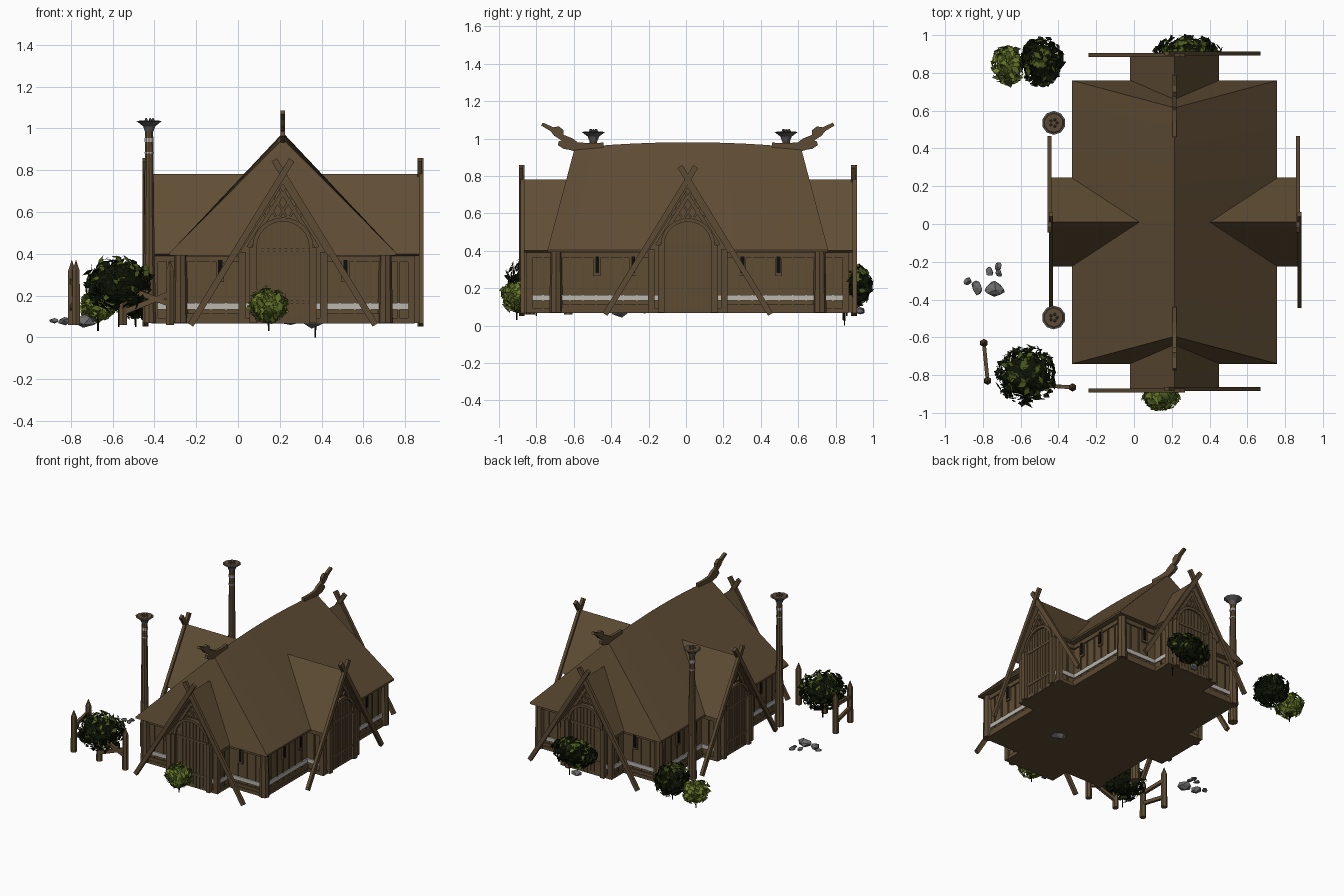
import bpy, bmesh, math, random
from mathutils import Matrix, Vector

if "Cube" in bpy.data.objects:
    bpy.data.objects.remove(bpy.data.objects["Cube"])

random.seed(4)
CX, CY, Z0 = 0.215, 0.01, 0.07
I = Matrix.Identity(4)


def mat(name, rgb):
    m = bpy.data.materials.new(name)
    m.diffuse_color = (*rgb, 1)
    m.use_nodes = True
    m.node_tree.nodes["Principled BSDF"].inputs["Base Color"].default_value = m.diffuse_color
    return m


WOOD = mat("wood brown", (0.117, 0.075, 0.035))
TRIM = mat("trim brown", (0.108, 0.069, 0.033))
WHITE = mat("pale band", (0.5, 0.465, 0.43))
DARK = mat("window dark", (0.004, 0.004, 0.004))
STONE = mat("stone grey", (0.15, 0.15, 0.155))
BOWL = mat("bowl grey", (0.1, 0.095, 0.095))
LEAF_D = mat("leaf dark", (0.005, 0.008, 0.002))
LEAF_M = mat("leaf green", (0.07, 0.105, 0.014))
LEAF_L = mat("leaf light", (0.15, 0.2, 0.025))


class Part:
    """Collects simple solids into one named object."""
    def __init__(self, name, *mats):
        self.name, self.mats, self.bm = name, mats, bmesh.new()

    def box(self, c, s, M=I):
        bmesh.ops.create_cube(self.bm, size=1, matrix=M @ Matrix.Translation(c) @ Matrix.Diagonal((*s, 1)))

    def beam(self, a, b, w, t, M=I):
        # sloping beam, w is its width in the upright plane, t its sideways thickness
        a, b = Vector(a), Vector(b)
        d = b - a
        rot = d.to_track_quat('Z', 'Y').to_matrix().to_4x4()
        bmesh.ops.create_cube(self.bm, size=1, matrix=M @ Matrix.Translation((a + b) / 2) @ rot
                              @ Matrix.Diagonal((t, w, d.length, 1)))

    def cone(self, x, y, z0, z1, r0, r1, n=8, M=I):
        bmesh.ops.create_cone(self.bm, cap_ends=True, segments=n, radius1=r0, radius2=r1, depth=z1 - z0,
                              matrix=M @ Matrix.Translation((x, y, (z0 + z1) / 2)))

    def prism(self, pts, y0, y1, M=I):
        # xz profile extruded along y
        a = [self.bm.verts.new(M @ Vector((x, y0, z))) for x, z in pts]
        b = [self.bm.verts.new(M @ Vector((x, y1, z))) for x, z in pts]
        n = len(pts)
        self.bm.faces.new(a)
        self.bm.faces.new(b[::-1])
        for i in range(n):
            self.bm.faces.new((a[i], b[i], b[(i + 1) % n], a[(i + 1) % n]))

    def done(self, recalc=True):
        if recalc:
            bmesh.ops.recalc_face_normals(self.bm, faces=self.bm.faces)
        me = bpy.data.meshes.new(self.name)
        self.bm.to_mesh(me)
        self.bm.free()
        for m in self.mats:
            me.materials.append(m)
        ob = bpy.data.objects.new(self.name, me)
        bpy.context.collection.objects.link(ob)
        return ob


def side(k):
    return Matrix.Translation((CX, CY, 0)) @ Matrix.Rotation(k * math.pi / 2, 4, 'Z')


C = side(0)
HX, HY = 0.49, 0.705   # half size of the main hall

# Main hall roof: slightly arched ridge with steep hipped ends
roof = Part("main_roof", WOOD)
rows = []
for i in range(13):
    t = i / 6 - 1
    rows.append([roof.bm.verts.new(C @ Vector(p)) for p in (
        (-0.542, 0.75 * t, 0.392), (-0.542, 0.75 * t, 0.405), (0, 0.605 * t, 0.98 - 0.03 * t * t),
        (0.542, 0.75 * t, 0.405), (0.542, 0.75 * t, 0.392))])
for a, b in zip(rows, rows[1:]):
    for j in range(5):
        roof.bm.faces.new((a[j], b[j], b[(j + 1) % 5], a[(j + 1) % 5]))
for r in (rows[0], rows[-1]):
    roof.bm.faces.new(r)
roof.done()

walls = Part("walls", WOOD)
base = Part("floor_base", TRIM)
bands = Part("pale_wall_bands", WHITE)
posts = Part("wall_posts_and_battens", TRIM)
windows = Part("window_slits", DARK)
frames = Part("window_frames", TRIM)
porch = Part("porch_roofs", WOOD)
boards = Part("crossed_gable_boards", TRIM)
lattice = Part("gable_lattice", TRIM)
doors = Part("arched_doors", WOOD)
slats = Part("door_slats", TRIM)

walls.box((0, 0, 0.235), (2 * HX, 2 * HY, 0.33), C)
base.box((0, 0, 0.08), (2 * HX + 0.03, 2 * HY + 0.03, 0.025), C)
bands.box((0, 0, 0.149), (2 * HX + 0.018, 2 * HY + 0.018, 0.03), C)
for x in (-HX, HX):
    for y in (-HY, HY):
        posts.cone(x, y, Z0, 0.4, 0.036, 0.03, 8, C)

for k in range(4):
    M = side(k)
    end = k % 2 == 0
    d = 0.89 if end else 0.66           # how far the gable reaches
    inn = 0.45 if end else 0.15         # where its roof dies into the hall roof
    wall, run = (HY, HX) if end else (HX, HY)
    # Porch body and roof
    f = -d + 0.045
    walls.prism([(-0.2, Z0), (0.2, Z0), (0.2, 0.42), (0, 0.74), (-0.2, 0.42)], f, -inn, M)
    base.box((0, -(wall - f) / 2, 0.08), (0.42, abs(wall + f) + 0.03, 0.025), M)
    bands.box((0, f / 2, 0.149), (0.418, -f + 0.018, 0.03), M)
    porch.prism([(-0.236, 0.4), (0, 0.782), (0.236, 0.4), (0.215, 0.39), (0, 0.735), (-0.215, 0.39)],
                -d, -inn, M)
    for s in (-1, 1):
        y = -d + 0.002 + 0.004 * s
        boards.beam((s * 0.442, y, 0.06), (-s * 0.042, y, 0.85), 0.03, 0.022, M)
        lattice.beam((s * 0.165, f - 0.01, 0.43), (0, f - 0.01, 0.695), 0.02, 0.022, M)
        for q in (0.02, 0.045, 0.07, 0.095):
            x1 = -q + (0.17 - 1.6 * q) / 1.6
            lattice.beam((-s * q, f - 0.012, 0.75 - 1.6 * q), (s * x1, f - 0.012, 0.58), 0.012, 0.012, M)
        posts.box((s * 0.195, f, 0.24), (0.035, 0.035, 0.34), M)
        # Hall wall beside the porch: top beam, battens and windows
        L = run - 0.2
        posts.box((s * (0.2 + L / 2), -wall, 0.375), (L, 0.022, 0.03), M)
        posts.box((s * (0.2 + L / 2), -wall, 0.095), (L, 0.022, 0.04), M)
        n = round(L / 0.075)
        for i in range(1, n):
            posts.box((s * (0.2 + L * i / n), -wall, 0.235), (0.008, 0.014, 0.31), M)
        for x in ((0.3,) if end else (0.292, 0.485)):
            frames.box((s * x, -wall, 0.325), (0.038, 0.024, 0.12), M)
            windows.box((s * x, -wall - 0.01, 0.325), (0.02, 0.012, 0.09), M)
        # Porch side wall trim
        deep = d - 0.045 - wall
        posts.box((s * 0.2, (f - wall) / 2, 0.375), (0.022, deep, 0.03), M)
        posts.box((s * 0.2, (f - wall) / 2, 0.235), (0.016, 0.01, 0.31), M)
    # Arched door with raised surround, slats and rails
    arc = [(0.125 * math.cos(a), 0.435 + 0.12 * math.sin(a)) for a in [i * math.pi / 12 for i in range(13)]]
    big = [(x * 1.16, 0.435 + (z - 0.435) * 1.16) for x, z in arc]
    ring = [(0.145, Z0)] + big + [(-0.145, Z0), (-0.125, Z0)] + arc[::-1] + [(0.125, Z0)]
    slats.prism(ring, f - 0.03, f + 0.01, M)
    doors.prism([(0.125, Z0)] + arc + [(-0.125, Z0)], f - 0.012, f + 0.01, M)
    for i in range(-4, 5):
        x = i * 0.028
        h = 0.435 + 0.12 * math.sqrt(1 - (x / 0.125) ** 2)
        slats.box((x, f - 0.012, (Z0 + h) / 2), (0.017, 0.01, h - Z0), M)
    for z in (0.17, 0.42):
        slats.box((0, f - 0.014, z), (0.25, 0.012, 0.018), M)
    for s in (-1, 1):
        slats.box((s * 0.145, f - 0.012, 0.25), (0.03, 0.05, 0.36), M)

for p in (walls, base, bands, posts, windows, frames, porch, boards, lattice, doors, slats):
    p.done()

# Carved beast heads at both ridge ends
heads = Part("ridge_beast_heads", TRIM)
prof = [(0.45, 0.95), (0.6, 0.93), (0.635, 0.94), (0.665, 0.945), (0.695, 0.965), (0.69, 0.985), (0.675, 0.99),
        (0.715, 1.015), (0.735, 1.04), (0.785, 1.07), (0.775, 1.085), (0.72, 1.06), (0.69, 1.065),
        (0.665, 1.045), (0.665, 1.02), (0.615, 1.0), (0.59, 0.98), (0.53, 0.975), (0.45, 0.978)]
for k in (1, 3):
    side_m = Matrix.Translation((CX, CY, 0)) @ Matrix.Rotation(k * math.pi / 2, 4, 'Z')
    heads.prism(prof, -0.011, 0.011, side_m)
heads.done()

# Free-standing fire columns with flared bowls full of embers
cols, rings = Part("fire_columns", WOOD), Part("column_bands", WHITE)
bowls, coals = Part("fire_bowls", BOWL), Part("burnt_wood", TRIM)
for y in (0.535, -0.495):
    x = -0.425
    cols.cone(x, y, Z0, 0.4, 0.034, 0.028, 10)
    cols.cone(x, y, 0.4, 1.0, 0.027, 0.02, 10)
    rings.cone(x, y, 0.935, 0.955, 0.0225, 0.0225, 10)
    rings.cone(x, y, 0.88, 0.888, 0.0232, 0.0232, 10)
    bowls.cone(x, y, 0.985, 1.01, 0.021, 0.03, 10)
    bowls.cone(x, y, 1.01, 1.035, 0.03, 0.063, 10)
    coals.cone(x, y, 1.033, 1.038, 0.056, 0.05, 10)
    for i in range(5):
        a = i * 1.257
        bowls.cone(x + 0.018 * math.cos(a), y + 0.018 * math.sin(a), 1.03, 1.05, 0.012, 0.003, 5)
for p in (cols, rings, bowls, coals):
    p.done()

# Broken fence: pointed stakes and rails
fence = Part("stake_fence", WOOD)
stakes = [(-0.795, -0.63, 0.37), (-0.775, -0.83, 0.37), (-0.55, -0.85, 0.29), (-0.325, -0.865, 0.37)]
for x, y, h in stakes:
    fence.cone(x, y, 0.06, h - 0.05, 0.022, 0.02, 6)
    fence.cone(x, y, h - 0.05, h, 0.02, 0.001, 6)
for i, j, za, zb in ((0, 1, 0.27, 0.25), (0, 1, 0.14, 0.17), (2, 3, 0.24, 0.16), (2, 3, 0.12, 0.21)):
    fence.beam((*stakes[i][:2], za), (*stakes[j][:2], zb), 0.025, 0.02)
fence.done()

# Loose stones
rocks = Part("loose_stones", STONE)
for x, y, r in ((-0.735, -0.345, 0.052), (-0.83, -0.335, 0.04), (-0.765, -0.25, 0.026), (-0.72, -0.225, 0.024),
                (-0.88, -0.305, 0.024), (-0.715, -0.26, 0.022), (0.36, -0.35, 0.06), (0.25, 0.93, 0.035)):
    M = Matrix.Translation((x, y, 0.078)) @ Matrix.Rotation(random.random() * 6, 4, 'Z') @ Matrix.Diagonal((r * 0.8, r * 1.1, r * 0.5, 1))
    for v in bmesh.ops.create_icosphere(rocks.bm, subdivisions=1, radius=1, matrix=M)['verts']:
        v.co += Vector([random.uniform(-0.15, 0.15) * r for _ in range(3)])
rocks.done()

# Bushes: stem, dark core and a shell of diamond leaves, greener on top
bushes = [("corner_bush", (-0.57, -0.80, 0.255), (0.165, 0.16, 0.135), 0.05, 0),
          ("yard_bush", (-0.49, 0.86, 0.2), (0.115, 0.135, 0.115), 0.05, 0),
          ("yard_shrub", (-0.67, 0.84, 0.155), (0.085, 0.105, 0.08), 0.03, 1),
          ("front_shrub", (0.147, -0.905, 0.155), (0.095, 0.085, 0.085), 0.03, 1),
          ("back_bush", (0.28, 0.91, 0.215), (0.18, 0.085, 0.105), 0.0, 0)]
for name, c, s, low, light in bushes:
    b = Part(name, LEAF_D, LEAF_M, LEAF_L)
    bmesh.ops.create_icosphere(b.bm, subdivisions=2, radius=1, matrix=Matrix.Translation(c)
                               @ Matrix.Diagonal((*[v * 0.7 for v in s], 1)))
    for f in b.bm.faces:
        f.material_index = light
    off = 0.09 if low == 0 else 0
    b.cone(c[0] + off, c[1] - off * 0.7, low, c[2], 0.004, 0.008, 5)
    for _ in range(240 if light else 380):
        n = Vector([random.gauss(0, 1) for _ in range(3)]).normalized()
        k = random.uniform(0.75, 1.0)
        p = Vector(c) + Vector([n[i] * s[i] * k for i in range(3)])
        q = (n + Vector([random.uniform(-0.6, 0.6) for _ in range(3)])).normalized()
        u = q.orthogonal().normalized()
        u.rotate(Matrix.Rotation(random.random() * 6.28, 3, q))
        w = q.cross(u)
        l = random.uniform(0.02, 0.032)
        f = b.bm.faces.new([b.bm.verts.new(p + o) for o in (u * l, w * l * 0.6, -u * l, -w * l * 0.6)])
        green = random.random() < 0.08 + 0.6 * max(0, n.z) ** 1.5
        f.material_index = random.choice((1, 2, 2)) if light else int(green)
    b.done(recalc=False)
